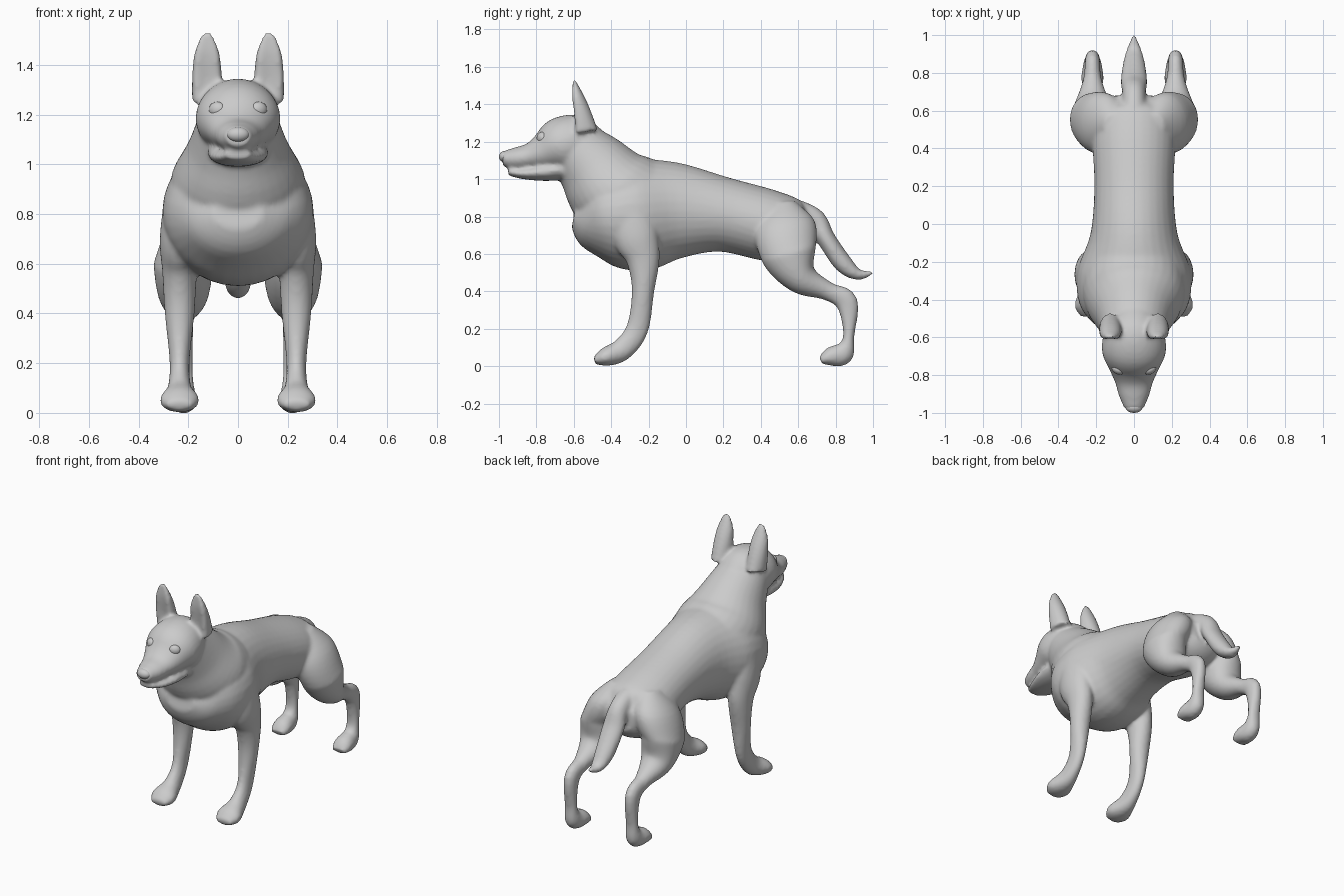
import bpy
import bmesh
import math
from mathutils import Vector

if "Cube" in bpy.data.objects:
    bpy.data.objects.remove(bpy.data.objects["Cube"])

fur = bpy.data.materials.new("plain grey")
fur.use_nodes = True
fur.diffuse_color = (0.6, 0.6, 0.6, 1)
fur.node_tree.nodes["Principled BSDF"].inputs["Base Color"].default_value = fur.diffuse_color


def smooth_path(points, steps=5):
    """Smooth a list of points with a spline that passes through all of them."""
    points = [Vector(p) for p in points]
    points = [points[0]] + points + [points[-1]]
    path = []
    for before, start, end, after in zip(points, points[1:], points[2:], points[3:]):
        leave, arrive = (end - before) / 2, (after - start) / 2
        for step in range(steps):
            t = step / steps
            blend = t * t * (3 - 2 * t)
            path.append(start.lerp(end, blend) + leave * t * (1 - t) ** 2
                        - arrive * t * t * (1 - t))
    return path + [points[-1]]


def limb(name, points, x=0, scoop=0, lean=0, segments=32):
    """Skin oval rings square to a path. Point: y, z, half depth, half width.
    Scoop hollows the front, lean draws the top of a leg in towards the spine."""
    path = smooth_path(points)
    bm = bmesh.new()
    rings = []
    for i, (y, z, depth, width) in enumerate(path):
        along = path[min(i + 1, len(path) - 1)] - path[max(i - 1, 0)]
        across = Vector((-along.y, along.x)).normalized()
        middle = x * (1 - lean * max(z - .6, 0))
        ring = []
        for k in range(segments):
            angle = math.tau * k / segments
            reach = math.cos(angle)
            if reach > 0:
                reach *= 1 - scoop * reach ** 2
            offset = across * depth * reach
            ring.append(bm.verts.new((middle + width * math.sin(angle),
                                      y + offset.x, z + offset.y)))
        rings.append(ring)
    for lower, upper in zip(rings, rings[1:]):
        for k in range(segments):
            bm.faces.new((lower[k - 1], lower[k], upper[k], upper[k - 1]))
    bm.faces.new(rings[0])
    bm.faces.new(rings[-1])
    bmesh.ops.recalc_face_normals(bm, faces=bm.faces)
    mesh = bpy.data.meshes.new(name)
    bm.to_mesh(mesh)
    bm.free()
    mesh.materials.append(fur)
    part = bpy.data.objects.new(name, mesh)
    bpy.context.collection.objects.link(part)
    return part


def ball(name, location, scale, turn=0):
    bpy.ops.mesh.primitive_uv_sphere_add(segments=24, ring_count=16, location=location,
                                         rotation=(0, 0, turn))
    part = bpy.context.object
    part.name = name
    part.scale = scale
    part.data.materials.append(fur)
    bpy.ops.object.shade_smooth()


# rump, belly and chest
trunk = [(.68, .72, .08, .1), (.6, .72, .16, .2), (.45, .75, .19, .22), (.2, .81, .2, .21),
         (-.05, .83, .26, .23), (-.25, .81, .3, .3), (-.42, .8, .26, .29),
         (-.53, .79, .17, .21), (-.6, .8, .06, .1)]
neck = [(-.2, .82, .27, .26), (-.38, .93, .25, .27), (-.5, 1.07, .2, .2), (-.6, 1.18, .15, .16)]
# skull and upper muzzle, with the jaw below
face = [(-.45, 1.2, .06, .08), (-.55, 1.2, .14, .15), (-.67, 1.18, .15, .17),
        (-.77, 1.14, .1, .13), (-.84, 1.12, .07, .1), (-.91, 1.11, .06, .08),
        (-.98, 1.11, .04, .05)]
jaw = [(-.6, 1.06, .06, .12), (-.75, 1.04, .05, .12), (-.87, 1.03, .03, .09),
       (-.95, 1.04, .02, .05)]
tail = [(.6, .84, .05, .06), (.69, .78, .06, .06), (.75, .68, .05, .07), (.84, .55, .05, .06),
        (.92, .49, .03, .04), (1, .5, .01, .01)]
# limbs run from the top down to the toes
front_leg = [(-.3, .88, .1, .06), (-.27, .7, .12, .08), (-.23, .57, .09, .07),
             (-.23, .4, .06, .06), (-.26, .2, .06, .04), (-.34, .09, .06, .05),
             (-.43, .05, .05, .08), (-.49, .03, .02, .05)]
hind_leg = [(.52, .88, .06, .05), (.53, .76, .16, .12), (.55, .6, .15, .12),
            (.62, .47, .09, .1), (.76, .4, .05, .05), (.86, .34, .06, .04),
            (.87, .16, .03, .04), (.84, .07, .06, .05), (.77, .05, .05, .06),
            (.72, .03, .02, .05)]
ear = [(-.55, 1.25, .08, .06), (-.57, 1.36, .06, .06), (-.59, 1.45, .04, .05),
       (-.6, 1.53, .01, .02)]

parts = [limb("body", trunk), limb("neck", neck), limb("face", face), limb("jaw", jaw),
         limb("tail", tail)]
for side, label in ((1, "left"), (-1, "right")):
    parts.append(limb(label + "_front_leg", front_leg, side * .235))
    parts.append(limb(label + "_hind_leg", hind_leg, side * .22, lean=1.8))
    parts.append(limb(label + "_ear", ear, side * .125, scoop=.6))

# fuse the parts into one smooth skin
bpy.ops.object.select_all(action='DESELECT')
for part in parts:
    part.select_set(True)
bpy.context.view_layer.objects.active = parts[0]
bpy.ops.object.join()
body = bpy.context.object
fuse = body.modifiers.new("fuse", 'REMESH')
fuse.mode = 'VOXEL'
fuse.voxel_size = .011
fuse.use_smooth_shade = True
soften = body.modifiers.new("soften", 'SMOOTH')
soften.iterations = 8

# nose and eyes
ball("nose", (0, -.97, 1.12), (.045, .03, .03))
for side, label in ((1, "left"), (-1, "right")):
    ball(label + "_eye", (side * .083, -.77, 1.22), (.036, .026, .032), side * .45)
